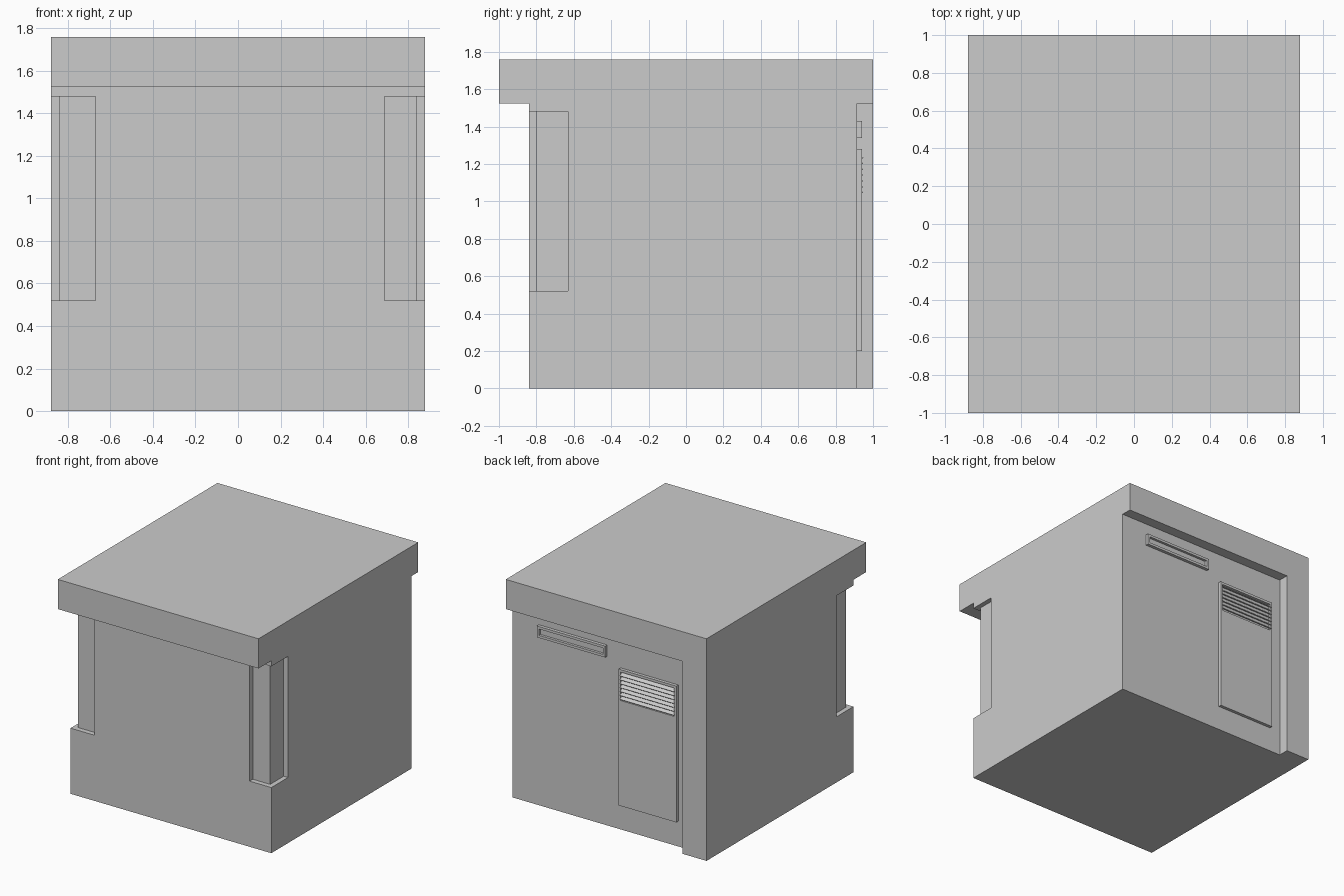
import bpy, bmesh, math

if "Cube" in bpy.data.objects:
    bpy.data.objects.remove(bpy.data.objects["Cube"])

AXES = {"x": lambda u, v, w: (w, u, v), "z": lambda u, v, w: (u, v, w)}


def extrude(name, points, axis, lo, hi):
    """Closed 2D profile extruded along x (points are y,z) or z (points are x,y)."""
    bm = bmesh.new()
    face = bm.faces.new([bm.verts.new(AXES[axis](u, v, lo)) for u, v in points])
    new = bmesh.ops.extrude_face_region(bm, geom=[face])["geom"]
    move = AXES[axis](0, 0, hi - lo)
    bmesh.ops.translate(bm, vec=move, verts=[g for g in new if isinstance(g, bmesh.types.BMVert)])
    bmesh.ops.recalc_face_normals(bm, faces=bm.faces)
    mesh = bpy.data.meshes.new(name)
    bm.to_mesh(mesh)
    bm.free()
    ob = bpy.data.objects.new(name, mesh)
    bpy.context.collection.objects.link(ob)
    return ob


def box(name, x, y, z):
    return extrude(name, [(x[0], y[0]), (x[1], y[0]), (x[1], y[1]), (x[0], y[1])], "z", *z)


def cut(target, cutter):
    """Subtract cutter from target, then discard the cutter."""
    cutter.hide_render = True
    mod = target.modifiers.new("cut", "BOOLEAN")
    mod.operation = "DIFFERENCE"
    mod.solver = "EXACT"
    mod.object = cutter
    bpy.context.view_layer.objects.active = target
    bpy.ops.object.modifier_apply(modifier=mod.name)
    bpy.data.objects.remove(cutter)


# Cabin body with overhanging roof, from its side profile
body = extrude("cabin_body", [(-0.84, 0), (1, 0), (1, 1.76), (-1, 1.76),
                              (-1, 1.525), (-0.84, 1.525)], "x", -0.88, 0.88)

# Recessed back wall, leaving a full-depth corner post on one side
cut(body, box("back_recess", (-0.67, 1.0), (0.915, 1.1), (-0.1, 1.525)))

# Shallow corner recesses wrapping both front corners
for side, inner in ((-1, 0.67), (1, 0.69)):
    plan = [(inner, -0.9), (0.95, -0.9), (0.95, -0.63), (0.842, -0.63),
            (0.842, -0.80), (inner, -0.80)]
    cut(body, extrude("corner_recess", [(side * x, y) for x, y in plan], "z", 0.52, 1.48))

# Long framed slot on the back wall
frame = box("slot_frame", (0.05, 0.65), (0.905, 0.94), (1.34, 1.43))
cut(frame, box("slot_opening", (0.07, 0.63), (0.92, 1), (1.36, 1.41)))

# Back access panel with a louvre opening
panel = box("access_panel", (-0.573, -0.068), (0.905, 0.94), (0.2, 1.28))
cut(panel, box("louvre_opening", (-0.555, -0.086), (0.918, 1), (1.035, 1.26)))

# Sloping louvre slats
for i in range(7):
    slat = box("louvre_slat", (-0.557, -0.084), (-0.018, 0.018), (-0.003, 0.003))
    slat.location = (0, 0.932, 1.057 + i * 0.031)
    slat.rotation_euler.x = math.radians(-40)
